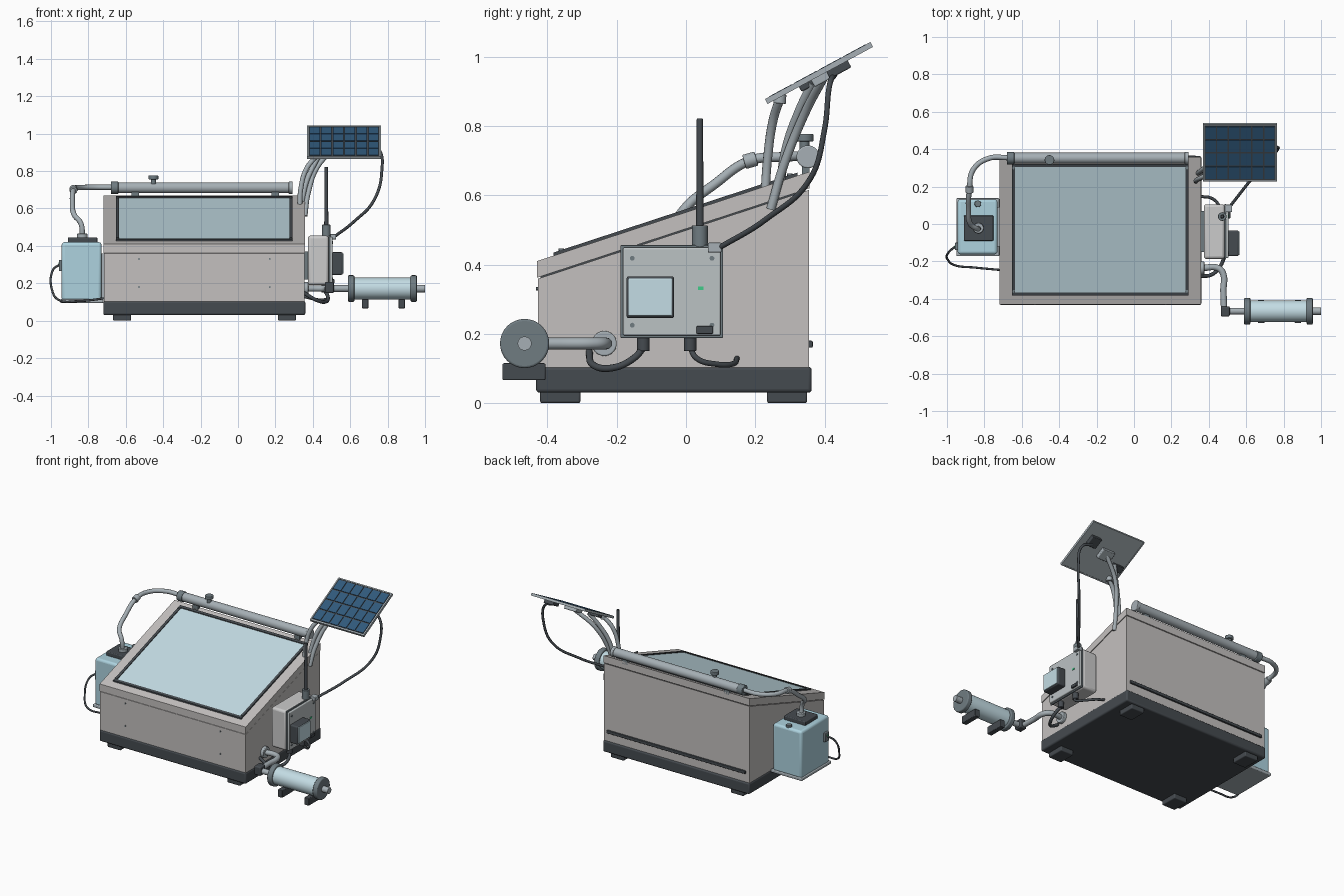
import bpy, bmesh, math
from mathutils import Vector, Matrix


def mat(name, r, g, b):
    m = bpy.data.materials.new(name)
    m.diffuse_color = (r, g, b, 1)
    return m


SHELL = mat("warm_grey", 0.55, 0.53, 0.52)
DARK = mat("charcoal", 0.06, 0.07, 0.08)
METAL = mat("blue_grey_metal", 0.38, 0.43, 0.46)
STEEL = mat("dark_steel", 0.16, 0.2, 0.22)
GLASS = mat("pale_glass", 0.55, 0.72, 0.78)
TANK = mat("tank_blue", 0.42, 0.65, 0.74)
WHITE = mat("case_white", 0.68, 0.68, 0.67)
PLATE = mat("face_plate", 0.5, 0.54, 0.55)
NAVY = mat("cell_navy", 0.03, 0.1, 0.2)
GREEN = mat("led_green", 0.05, 0.6, 0.25)


def finish(name, bm, m, bevel=0):
    bmesh.ops.recalc_face_normals(bm, faces=bm.faces)
    me = bpy.data.meshes.new(name)
    bm.to_mesh(me)
    bm.free()
    me.materials.append(m)
    ob = bpy.data.objects.new(name, me)
    bpy.context.collection.objects.link(ob)
    if bevel:
        b = ob.modifiers.new("bevel", "BEVEL")
        b.width, b.segments = bevel, 3
    return ob


def box(name, x, y, z, m, bevel=0, frame=Matrix()):
    """Box from (min, max) ranges, optionally placed in a tilted frame."""
    bm = bmesh.new()
    c = Vector([(r[0] + r[1]) / 2 for r in (x, y, z)])
    s = [r[1] - r[0] for r in (x, y, z)]
    bmesh.ops.create_cube(bm, size=1, matrix=frame @ Matrix.Translation(c) @ Matrix.Diagonal((*s, 1)))
    return finish(name, bm, m, bevel)


def cyl(name, a, b, r, m, bevel=0, r2=None, n=32):
    """Cylinder or cone between two points."""
    a, b = Vector(a), Vector(b)
    d = b - a
    bm = bmesh.new()
    rot = d.to_track_quat("Z", "Y").to_matrix().to_4x4()
    bmesh.ops.create_cone(bm, cap_ends=True, segments=n, radius1=r, radius2=r if r2 is None else r2,
                          depth=d.length, matrix=Matrix.Translation((a + b) / 2) @ rot)
    return finish(name, bm, m, bevel)


def prism(name, x, pts, m):
    """Side profile (y, z) extruded along x."""
    bm = bmesh.new()
    f = bm.faces.new([bm.verts.new((x[0], *p)) for p in pts])
    g = bmesh.ops.extrude_face_region(bm, geom=[f])["geom"]
    bmesh.ops.translate(bm, vec=(x[1] - x[0], 0, 0), verts=[v for v in g if isinstance(v, bmesh.types.BMVert)])
    return finish(name, bm, m)


def tube(name, pts, r, m):
    cu = bpy.data.curves.new(name, "CURVE")
    cu.dimensions, cu.bevel_depth, cu.bevel_resolution = "3D", r, 4
    cu.use_fill_caps, cu.resolution_u = True, 10
    sp = cu.splines.new("BEZIER")
    sp.bezier_points.add(len(pts) - 1)
    for bp, p in zip(sp.bezier_points, pts):
        bp.co = p
        bp.handle_left_type = bp.handle_right_type = "AUTO"
    cu.materials.append(m)
    ob = bpy.data.objects.new(name, cu)
    bpy.context.collection.objects.link(ob)


def top(y):
    return 0.41 + (y + 0.43) * 0.328


def slab(name, x, y, lo, hi, m):
    """Piece following the sloped lid between two offsets from its surface."""
    a, b = y
    prism(name, x, [(a, top(a) + lo), (b, top(b) + lo), (b, top(b) + hi), (a, top(a) + hi)], m)


# plinth, feet and sloped housing
box("plinth", (-0.72, 0.36), (-0.433, 0.363), (0.03, 0.105), DARK, 0.01)
for i, x in enumerate((-0.62, 0.262)):
    for j, y in enumerate((-0.363, 0.292)):
        box(f"foot_{i}{j}", (x - 0.048, x + 0.048), (y - 0.058, y + 0.058), (0, 0.04), DARK, 0.006)
prism("housing", (-0.716, 0.356), [(-0.428, 0.1), (0.355, 0.1), (0.355, top(0.355) - 0.052),
                                 (-0.428, top(-0.428) - 0.052)], SHELL)

# lid frame, gasket and glass
for n, x in (("left", (-0.718, -0.65)), ("right", (0.29, 0.358))):
    slab(f"lid_rail_{n}", x, (-0.43, 0.357), -0.048, 0, SHELL)
slab("lid_rail_front", (-0.65, 0.29), (-0.43, -0.38), -0.048, 0, SHELL)
slab("lid_rail_back", (-0.65, 0.29), (0.31, 0.357), -0.048, 0, SHELL)
slab("lid_core", (-0.70, 0.34), (-0.42, 0.345), -0.055, -0.01, DARK)
for n, x in (("left", (-0.652, -0.635)), ("right", (0.275, 0.292))):
    slab(f"gasket_{n}", x, (-0.383, 0.322), -0.02, 0.009, DARK)
for n, y in (("front", (-0.383, -0.367)), ("back", (0.306, 0.322))):
    slab(f"gasket_{n}", (-0.635, 0.275), y, -0.02, 0.009, DARK)
slab("glass_pane", (-0.636, 0.276), (-0.368, 0.307), -0.015, 0.004, GLASS)
for i, x in enumerate((-0.643, 0.283)):
    for j, y in enumerate((-0.36, 0.30)):
        cyl(f"pane_screw_{i}{j}", (x, y, top(y)), (x, y, top(y) + 0.013), 0.008, STEEL, n=12)
for i, x in enumerate((-0.53, 0.17)):
    for j, z in enumerate((0.18, 0.33)):
        cyl(f"front_rivet_{i}{j}", (x, -0.427, z), (x, -0.433, z), 0.005, STEEL, n=10)

# rear bumper strip
box("rear_strip", (-0.69, 0.33), (0.35, 0.366), (0.16, 0.18), DARK, 0.004)

# collector tube along the back edge with its valve knob
cyl("collector_tube", (-0.66, 0.352, 0.711), (0.285, 0.352, 0.711), 0.029, METAL)
for i, (a, b) in enumerate(((-0.68, -0.64), (0.27, 0.292))):
    cyl(f"collector_cap_{i}", (a, 0.352, 0.711), (b, 0.352, 0.711), 0.033, STEEL if i == 0 else METAL, 0.004)
for i, x in enumerate((-0.55, 0.2)):
    box(f"collector_saddle_{i}", (x - 0.02, x + 0.02), (0.335, 0.357), (0.65, 0.70), STEEL)
cyl("valve_stem", (-0.452, 0.342, 0.73), (-0.452, 0.342, 0.76), 0.014, STEEL)
cyl("valve_knob", (-0.452, 0.342, 0.755), (-0.452, 0.342, 0.777), 0.026, STEEL, 0.004)

# feed pipe from the collector to the tank
tube("feed_pipe", [(-0.67, 0.355, 0.713), (-0.78, 0.35, 0.713), (-0.86, 0.29, 0.711), (-0.88, 0.185, 0.70),
                   (-0.885, 0.08, 0.63), (-0.875, 0.0, 0.565), (-0.84, -0.025, 0.52), (-0.832, -0.022, 0.43)],
     0.014, METAL)
cyl("feed_pipe_joint", (-0.88, 0.203, 0.706), (-0.88, 0.168, 0.696), 0.021, METAL, 0.003)

# water tank
box("tank", (-0.943, -0.73), (-0.162, 0.132), (0.105, 0.42), TANK, 0.015)
box("tank_base", (-0.95, -0.72), (-0.172, 0.138), (0.095, 0.115), METAL, 0.005)
box("tank_mount", (-0.735, -0.712), (-0.12, 0.09), (0.12, 0.36), METAL)
box("tank_lid", (-0.91, -0.752), (-0.09, 0.045), (0.415, 0.445), DARK, 0.005)
cyl("tank_inlet", (-0.832, -0.022, 0.44), (-0.832, -0.022, 0.465), 0.028, METAL, 0.003)
cyl("tank_plug", (-0.835, 0.108, 0.415), (-0.835, 0.108, 0.432), 0.018, STEEL, 0.003)
box("level_sensor", (-0.958, -0.94), (-0.14, -0.10), (0.265, 0.325), STEEL, 0.004)
box("sensor_light", (-0.961, -0.955), (-0.126, -0.114), (0.3, 0.31), GREEN)
tube("sensor_cable", [(-0.955, -0.12, 0.30), (-0.99, -0.15, 0.27), (-0.993, -0.195, 0.16), (-0.96, -0.22, 0.112),
                      (-0.85, -0.233, 0.105), (-0.712, -0.246, 0.12)], 0.006, DARK)

# control box on the right wall
box("control_bracket", (0.35, 0.385), (-0.15, 0.07), (0.22, 0.37), STEEL)
box("control_case", (0.373, 0.485), (-0.187, 0.105), (0.19, 0.455), WHITE, 0.015)
box("control_gasket", (0.483, 0.492), (-0.189, 0.107), (0.188, 0.456), STEEL, 0.003)
box("control_face", (0.49, 0.505), (-0.182, 0.1), (0.195, 0.449), PLATE, 0.005)
for i, y in enumerate((-0.155, 0.075)):
    for j, z in enumerate((0.225, 0.418)):
        cyl(f"case_screw_{i}{j}", (0.5, y, z), (0.509, y, z), 0.007, STEEL, n=12)
box("screen_hood", (0.5, 0.56), (-0.172, -0.034), (0.245, 0.366), DARK, 0.008)
box("screen", (0.555, 0.564), (-0.166, -0.04), (0.252, 0.36), GLASS, 0.003)
box("status_light", (0.5, 0.509), (0.034, 0.05), (0.326, 0.336), GREEN)
box("latch", (0.5, 0.515), (0.03, 0.078), (0.2, 0.222), DARK, 0.003)
cyl("antenna_base", (0.472, 0.04, 0.45), (0.472, 0.04, 0.513), 0.023, STEEL, 0.003)
cyl("antenna_rod", (0.472, 0.04, 0.51), (0.472, 0.04, 0.822), 0.011, DARK, 0.003, 0.009)
box("cable_entry", (0.485, 0.525), (0.063, 0.103), (0.435, 0.463), METAL, 0.004)

# cables under the control box
for n, y in (("a", -0.123), ("b", 0.012)):
    cyl(f"gland_{n}", (0.465, y, 0.195), (0.465, y, 0.15), 0.018, DARK, 0.003)
tube("lower_cable_a", [(0.465, -0.123, 0.16), (0.48, -0.15, 0.13), (0.47, -0.21, 0.102),
                       (0.42, -0.268, 0.11), (0.35, -0.28, 0.15)], 0.01, DARK)
tube("lower_cable_b", [(0.465, 0.012, 0.16), (0.48, 0.03, 0.13), (0.46, 0.09, 0.112),
                       (0.42, 0.135, 0.113), (0.35, 0.148, 0.13)], 0.008, DARK)

# outlet pipe and filter cartridge
Y, Z = -0.466, 0.172
cyl("outlet_flange", (0.35, -0.236, Z), (0.376, -0.236, Z), 0.036, METAL, 0.004)
tube("outlet_pipe", [(0.36, -0.236, Z), (0.45, -0.236, Z), (0.475, -0.262, Z), (0.478, -0.36, Z), (0.482, Y, Z)],
     0.017, METAL)
box("outlet_elbow", (0.465, 0.512), (-0.495, -0.44), (0.147, 0.207), DARK, 0.008)
cyl("filter_inlet", (0.5, Y, Z), (0.6, Y, Z), 0.018, METAL)
cyl("filter_body", (0.6, Y, Z), (0.94, Y, Z), 0.058, GLASS)
for i, (a, b) in enumerate(((0.588, 0.622), (0.923, 0.956))):
    cyl(f"filter_cap_{i}", (a, Y, Z), (b, Y, Z), 0.071, STEEL, 0.006)
cyl("filter_nozzle", (0.95, Y, Z), (1.0, Y, Z), 0.02, METAL)
for i, x in enumerate((0.68, 0.876)):
    box(f"filter_foot_{i}", (x - 0.017, x + 0.017), (-0.53, -0.406), (0.066, 0.115), DARK, 0.004)

# tilted solar panel, built in its own frame
F = Matrix.Translation((0.567, 0.384, 0.953)) @ Matrix.Rotation(math.radians(28.4), 4, "X")
box("panel_back", (-0.198, 0.198), (-0.173, 0.173), (-0.006, 0.003), METAL, 0, F)
for s in (-1, 1):
    box(f"panel_edge_x{s}", (s * 0.194 - 0.004, s * 0.194 + 0.004), (-0.173, 0.173), (-0.008, 0.008), METAL, 0, F)
    box(f"panel_edge_y{s}", (-0.198, 0.198), (s * 0.169 - 0.004, s * 0.169 + 0.004), (-0.008, 0.008), METAL, 0, F)
box("panel_sheet", (-0.19, 0.19), (-0.165, 0.165), (0, 0.005), DARK, 0, F)
for i in range(6):
    for j in range(4):
        x, y = -0.1575 + i * 0.063, -0.1215 + j * 0.081
        box(f"cell_{i}{j}", (x - 0.028, x + 0.028), (y - 0.036, y + 0.036), (0.003, 0.009), NAVY, 0, F)
box("junction_box", (0.08, 0.15), (0.02, 0.09), (-0.03, -0.005), DARK, 0.004, F)
box("panel_clamp", (-0.18, -0.1), (-0.07, -0.025), (-0.024, -0.005), DARK, 0.004, F)
box("panel_socket", (-0.06, 0.03), (-0.03, 0.04), (-0.03, -0.005), METAL, 0.004, F)

# bent poles carrying the panel
tube("pole_front", [(0.33, 0.228, 0.6), (0.335, 0.235, 0.70), (0.365, 0.25, 0.81), (0.42, 0.272, 0.882)], 0.013, METAL)
tube("pole_middle", [(0.34, 0.27, 0.62), (0.365, 0.29, 0.74), (0.41, 0.325, 0.84), (0.46, 0.365, 0.925)], 0.013, METAL)
tube("pole_rear", [(0.358, 0.245, 0.56), (0.375, 0.28, 0.68), (0.43, 0.34, 0.83), (0.55, 0.40, 0.945)], 0.013, METAL)
cyl("pole_front_socket", (0.42, 0.27, 0.865), (0.42, 0.272, 0.892), 0.018, METAL, 0.002)

# cable from the panel to the control box
tube("panel_cable", [(0.68, 0.43, 0.95), (0.75, 0.415, 0.92), (0.768, 0.40, 0.79), (0.73, 0.36, 0.65),
                     (0.62, 0.23, 0.53), (0.51, 0.09, 0.445)], 0.008, DARK)

# smooth shading with sharp edges kept
bpy.ops.object.select_all(action="DESELECT")
for ob in bpy.context.scene.objects:
    if ob.type == "MESH":
        ob.select_set(True)
        bpy.context.view_layer.objects.active = ob
bpy.ops.object.shade_smooth_by_angle(angle=math.radians(35))
